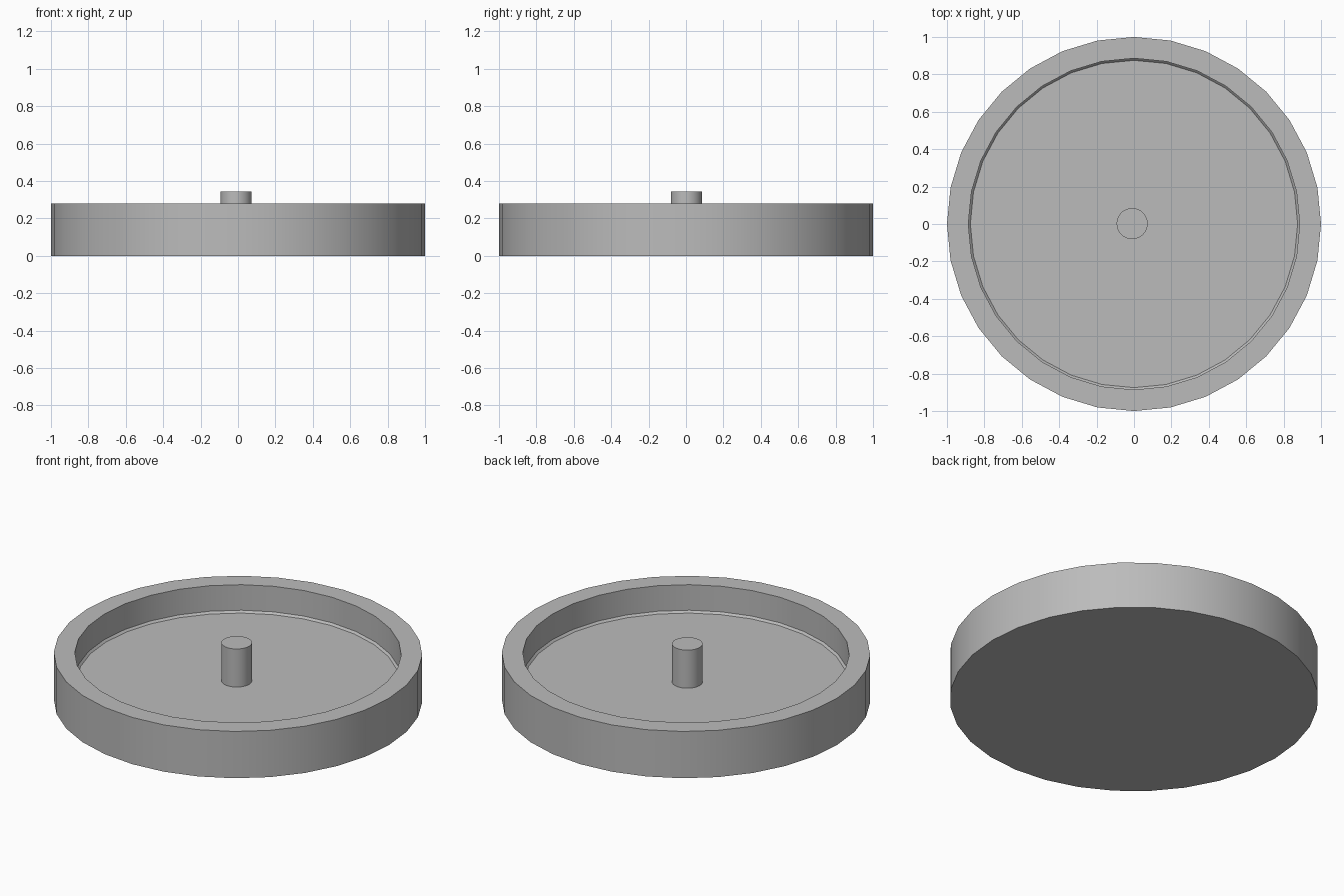
import bpy
import math

if "Cube" in bpy.data.objects:
    bpy.data.objects.remove(bpy.data.objects["Cube"], do_unlink=True)

# Single grey material
grey = bpy.data.materials.new("plain grey")
grey.use_nodes = True
COLOUR = (0.5, 0.5, 0.5, 1)
grey.diffuse_color = COLOUR
grey.node_tree.nodes["Principled BSDF"].inputs["Base Color"].default_value = COLOUR

SIDES = 32


def lathe(name, profile, centre=(0, 0)):
    """Revolve (radius, z) points; both ends are closed with a flat cap."""
    verts, faces = [], []
    for radius, z in profile:
        for i in range(SIDES):
            a = math.tau * i / SIDES
            verts.append((radius * math.cos(a), radius * math.sin(a), z))
    for r in range(len(profile) - 1):
        for i in range(SIDES):
            j = (i + 1) % SIDES
            low, high = r * SIDES, (r + 1) * SIDES
            faces.append((low + i, low + j, high + j, high + i))
    faces.append(tuple(reversed(range(SIDES))))
    faces.append(tuple(range(len(verts) - SIDES, len(verts))))
    mesh = bpy.data.meshes.new(name)
    mesh.from_pydata(verts, [], faces)
    mesh.materials.append(grey)
    obj = bpy.data.objects.new(name, mesh)
    obj.location = (*centre, 0)
    bpy.context.collection.objects.link(obj)
    bpy.ops.object.select_all(action="DESELECT")
    obj.select_set(True)
    bpy.context.view_layer.objects.active = obj
    bpy.ops.object.shade_smooth_by_angle(angle=math.radians(30))
    return obj


# Round tray: outer wall, flat rim, inner wall, small chamfer, floor
FLOOR = 0.115
lathe("tray", [(1, 0), (1, 0.28), (0.886, 0.28),
               (0.886, FLOOR + 0.012), (0.875, FLOOR)])

# Centre post standing on the floor
lathe("centre_post", [(0.083, FLOOR - 0.01), (0.083, 0.343)], (-0.01, 0.002))
